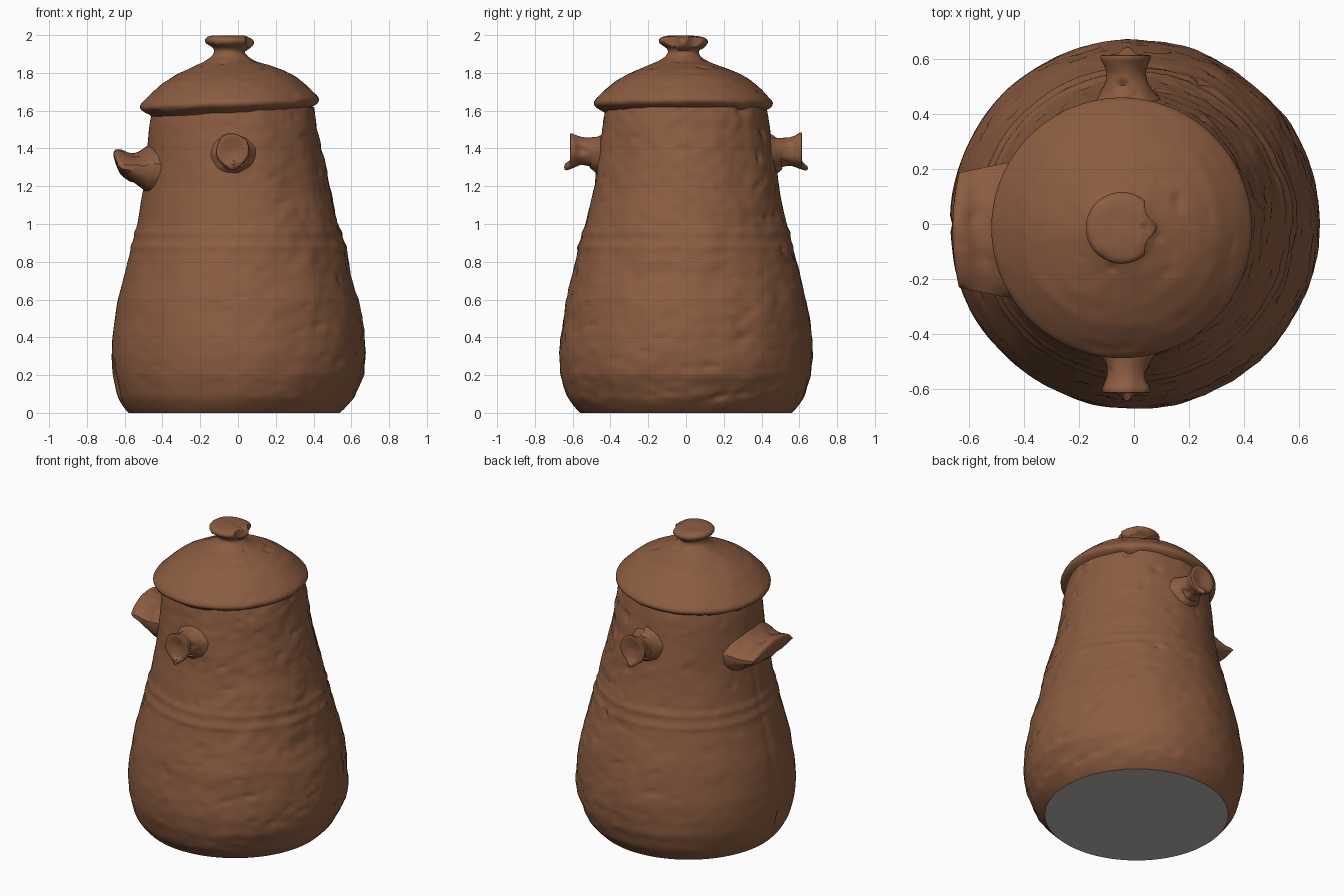
import bpy, bmesh, math
from mathutils import Vector, noise

cube = bpy.data.objects.get("Cube")
if cube:
    bpy.data.objects.remove(cube, do_unlink=True)


def material(name, rgb):
    m = bpy.data.materials.new(name)
    m.use_nodes = True
    m.diffuse_color = (*rgb, 1)
    bsdf = m.node_tree.nodes["Principled BSDF"]
    bsdf.inputs["Base Color"].default_value = (*rgb, 1)
    bsdf.inputs["Roughness"].default_value = 0.9
    return m


clay = material("brown clay", (0.26, 0.107, 0.052))
grey = material("grey underside", (0.52, 0.48, 0.45))


def resample(points, count, smooth=2):
    """Even spacing along a profile, then soften its corners."""
    pts = [Vector(p) for p in points]
    total = sum((b - a).length for a, b in zip(pts, pts[1:]))
    out = []
    for i in range(count):
        left = total * i / (count - 1)
        for a, b in zip(pts, pts[1:]):
            seg = (b - a).length
            if left <= seg + 1e-6:
                out.append(a.lerp(b, min(1, left / seg)))
                break
            left -= seg
    for _ in range(smooth):
        out = ([out[0]] + [(a + b * 2 + c) / 4 for a, b, c in zip(out, out[1:], out[2:])]
               + [out[-1]])
    return out


def skin(name, rows):
    """Join closed rows of points into a capped surface."""
    bm = bmesh.new()
    rings = [[bm.verts.new(p) for p in row] for row in rows]
    n = len(rings[0])
    for a, b in zip(rings, rings[1:]):
        for i in range(n):
            j = (i + 1) % n
            bm.faces.new((a[i], a[j], b[j], b[i]))
    bm.faces.new(rings[0])
    bm.faces.new(rings[-1])
    bmesh.ops.recalc_face_normals(bm, faces=bm.faces[:])
    mesh = bpy.data.meshes.new(name)
    bm.to_mesh(mesh)
    bm.free()
    obj = bpy.data.objects.new(name, mesh)
    bpy.context.collection.objects.link(obj)
    mesh.materials.append(clay)
    bpy.ops.object.select_all(action="DESELECT")
    bpy.context.view_layer.objects.active = obj
    obj.select_set(True)
    bpy.ops.object.shade_smooth_by_angle(angle=math.radians(45))
    return obj


def lathe(name, profile, place, sides):
    """Turn a (radius, height) profile; place() maps it into space."""
    rows = [[place(r, math.tau * i / sides, h) for i in range(sides)] for r, h in profile]
    return skin(name, rows)


def bump(p, amount):
    """Uneven hand-made surface with occasional pits."""
    coarse = noise.noise(p * 5)
    fine = noise.noise(p * 17 + Vector((3, 7, 1)))
    pit = max(0, noise.noise(p * 14 + Vector((9, 2, 5))) - 0.4)
    return amount * (coarse + 0.5 * fine - 4 * pit)


# Pot body: wide low belly, tapering shoulder, two faint raised bands
body_profile = [(0.56, 0), (0.585, 0.025), (0.625, 0.08), (0.665, 0.2), (0.672, 0.3),
                (0.667, 0.4), (0.637, 0.6), (0.585, 0.8), (0.532, 1.0), (0.49, 1.2),
                (0.46, 1.4), (0.44, 1.55), (0.425, 1.62)]


def place_body(r, a, h):
    d = Vector((math.cos(a), math.sin(a), 0))
    cx = -0.025 * min(1, max(0, (h - 1) / 0.5)) - 0.02 * max(0, 1 - h / 0.2)
    for band in (0.88, 0.955):
        r += 0.006 * math.exp(-((h - band) / 0.018) ** 2)
    rough = 0.008 + 0.005 * d.x
    r += bump(d * r + Vector((0, 0, h)), rough) * min(1, h / 0.1)
    # chipped hollow near the foot, below the lug
    r -= 0.03 * math.exp(-((a - math.pi - 0.12) / 0.07) ** 2 - ((h - 0.17) / 0.09) ** 2)
    # joint running up the spout side
    r -= 0.008 * math.exp(-((a - math.pi) / 0.025) ** 2) * (0.2 < h < 1.2)
    return Vector((cx, 0, h)) + d * r


body = lathe("pot_body", resample(body_profile, 120), place_body, 144)
body.data.materials.append(grey)
for face in body.data.polygons:
    if face.normal.z < -0.95 and face.center.z < 0.01:
        face.material_index = 1
        face.use_smooth = False

# Domed lid with a flared, broken knob
lid_profile = [(0.4, 1.575), (0.43, 1.60), (0.465, 1.617), (0.478, 1.637), (0.465, 1.66),
               (0.42, 1.705), (0.36, 1.757), (0.28, 1.803), (0.2, 1.835), (0.135, 1.86),
               (0.095, 1.885), (0.078, 1.91), (0.088, 1.93), (0.122, 1.95), (0.135, 1.968),
               (0.122, 1.988), (0.09, 1.996), (0.01, 1.998)]


def place_lid(r, a, h):
    p = Vector((r * math.cos(a), r * math.sin(a), h))
    if h > 1.92 and p.x > 0.08:
        spur = math.exp(-(p.y / 0.035) ** 2)
        p.x = min(p.x, 0.085 + 0.045 * spur)
        p.z -= 0.01 * spur
    tilt = 0.04 * p.x if h < 1.9 else 0
    p.z = min(2, p.z + tilt + bump(p, 0.006))
    return p + Vector((-0.045, -0.014, 0))


lathe("lid", resample(lid_profile, 70, 1), place_lid, 96)

# Two side knobs with flared ends and a small drip beneath
knob_profile = [(0.135, 0.40), (0.118, 0.445), (0.095, 0.475), (0.075, 0.51), (0.071, 0.55),
                (0.08, 0.58), (0.093, 0.602), (0.088, 0.618), (0.05, 0.61), (0.01, 0.602)]


def side_knob(name, side):
    def place(r, a, h):
        x, z = r * math.cos(a), r * math.sin(a)
        out = h
        if h > 0.57 and r > 0.06:
            drip = math.exp(-((a - 1.5 * math.pi) / 0.3) ** 2)
            out += 0.03 * drip
            z -= 0.012 * drip
        # the root follows the sloping wall
        if h < 0.5:
            out -= 0.2 * z
        p = Vector((x - 0.025, side * out, 1.385 + z + 0.1 * (h - 0.55)))
        return p + Vector((x, 0, z)) * bump(p, 0.15)
    lathe(name, resample(knob_profile, 28, 1), place, 40)


side_knob("front_knob", -1)
side_knob("back_knob", 1)

# Wide ledge-shaped lug: section runs top root, lip, underside root
lug_section = [(-0.38, 1.43), (-0.46, 1.425), (-0.495, 1.40), (-0.53, 1.38), (-0.57, 1.373),
               (-0.62, 1.395), (-0.655, 1.395), (-0.665, 1.375), (-0.65, 1.33),
               (-0.635, 1.285), (-0.58, 1.24), (-0.52, 1.20), (-0.47, 1.16), (-0.38, 1.15)]
rows = []
for i in range(25):
    t = -1 + i / 12
    pinch = max(0.22, math.sqrt(max(0, 1 - abs(t) ** 2.5)))
    row = []
    for x, z in resample(lug_section, 40, 1):
        reach = max(0, -0.46 - x)
        px = x + reach * 0.12 * t * t
        pz = 1.355 + (z - 1.355) * pinch - 0.05 * t * t
        py = -0.022 + t * (0.245 - 0.18 * reach)
        p = Vector((px, py, pz))
        row.append(p + Vector((0, 0, bump(p, 0.008))))
    rows.append(row)
skin("spout_lug", rows)
